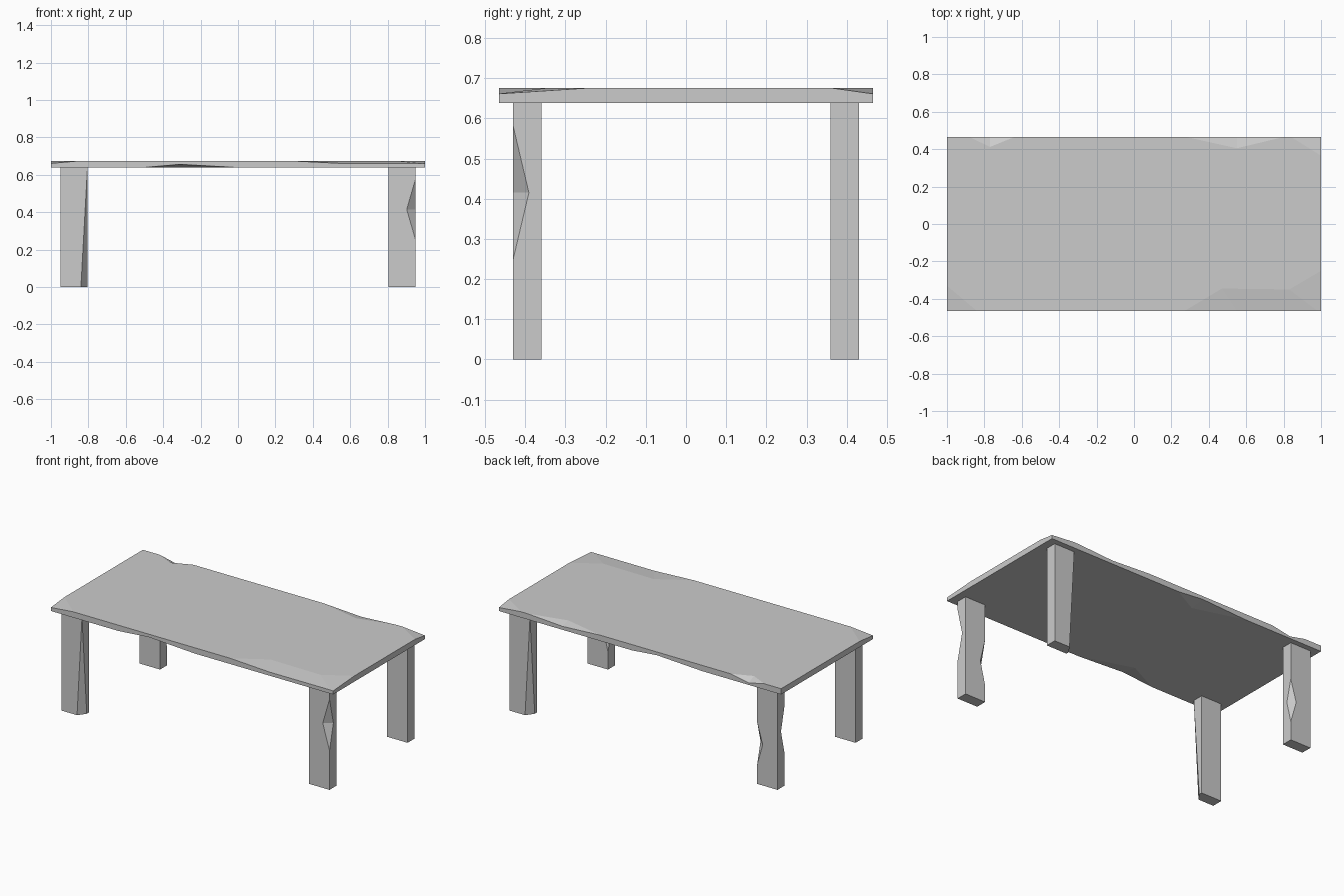
import bpy, bmesh
from mathutils import Vector as V

if "Cube" in bpy.data.objects:
    bpy.data.objects.remove(bpy.data.objects["Cube"])

BOT, TOP = 0.638, 0.675     # underside and upper face of the slab
W, D = 1.0, 0.465           # half size of the slab


def box(name, lo, hi, planes=()):
    """Box between two corners, trimmed by planes given as three points; the centre side stays."""
    lo, hi = V(lo), V(hi)
    mid, size = (lo + hi) / 2, hi - lo
    bm = bmesh.new()
    bmesh.ops.create_cube(bm, size=1)
    for v in bm.verts:
        v.co = mid + v.co * size
    for a, b, c in planes:
        a, b, c = V(a), V(b), V(c)
        n = (b - a).cross(c - a).normalized()
        if n.dot(mid - a) > 0:
            n = -n
        geom = bm.verts[:] + bm.edges[:] + bm.faces[:]
        bmesh.ops.bisect_plane(bm, geom=geom, plane_co=a, plane_no=n,
                               dist=1e-5, clear_outer=True)
        bmesh.ops.holes_fill(bm, edges=[e for e in bm.edges if e.is_boundary])
    bmesh.ops.recalc_face_normals(bm, faces=bm.faces)
    return make(name, bm)


def make(name, bm):
    me = bpy.data.meshes.new(name)
    bm.to_mesh(me)
    bm.free()
    ob = bpy.data.objects.new(name, me)
    bpy.context.collection.objects.link(ob)
    return ob


def chip(ob, p0, p1, a, b):
    """Carve a two-facet chip from an edge: ends p0, p1; valley line a-b."""
    p0, p1, a, b = V(p0), V(p1), V(a), V(b)
    c, k = (a + b) / 2, 4
    pts = [c + (p - c) * k for p in (p0, p1)] + [a + (a - b) * k, b + (b - a) * k]
    pts.append(c + ((p0 + p1) / 2 - c) * 20)
    bm = bmesh.new()
    for p in pts:
        bm.verts.new(p)
    res = bmesh.ops.convex_hull(bm, input=bm.verts[:])
    loose = [v for v in bm.verts if not v.link_faces]
    bmesh.ops.delete(bm, geom=loose, context='VERTS')
    bmesh.ops.recalc_face_normals(bm, faces=bm.faces)
    cutter = make("cutter", bm)
    cutter.hide_render = True
    mod = ob.modifiers.new("chip", 'BOOLEAN')
    mod.operation, mod.solver, mod.object = 'DIFFERENCE', 'EXACT', cutter
    bpy.context.view_layer.objects.active = ob
    bpy.ops.object.modifier_apply(modifier=mod.name)
    bpy.data.objects.remove(cutter)


# Table top with worn corners
top = box("table_top", (-W, -D, BOT), (W, D, TOP), [
    ((-W, -0.33, TOP), (-0.84, -D, TOP), (-W, -D, 0.661)),
    ((W, 0.365, TOP), (0.84, D, TOP), (W, D, 0.661)),
    ((W, -0.25, TOP), (0.83, -0.35, TOP), (W, -D, 0.661)),
])

# Chips in the upper edges: long front one, two at the back
chip(top, (0.27, -D, TOP), (0.83, -0.35, TOP), (0.55, -D, 0.661), (0.47, -0.345, TOP))
chip(top, (0.28, D, TOP), (0.80, D, TOP), (0.55, D, 0.66), (0.55, 0.405, TOP))
chip(top, (-0.88, D, TOP), (-0.64, D, TOP), (-0.77, D, 0.651), (-0.77, 0.412, TOP))

# Chips in the lower edges, front and back
chip(top, (-0.52, -D, BOT), (0.02, -D, BOT), (-0.31, -D, 0.656), (-0.31, -0.36, BOT))
chip(top, (-0.44, D, BOT), (0.06, D, BOT), (-0.12, D, 0.654), (-0.12, 0.37, BOT))

# Legs
XI, XO, YI, YO = 0.805, 0.95, 0.36, 0.43


def leg(name, sx, sy, planes=()):
    xs, ys = sorted((sx * XI, sx * XO)), sorted((sy * YI, sy * YO))
    return box(name, (xs[0], ys[0], 0), (xs[1], ys[1], BOT), planes)


def leg_chip(ob, x, y, dx, dy, z, half):
    """Chip a vertical leg edge at x, y around height z."""
    chip(ob, (x, y, z - half), (x, y, z + half), (x + dx, y, z), (x, y + dy, z))


# Two diagonal legs with a tapering cut on the inner outward edge
for name, s in (("front_left_leg", -1), ("back_right_leg", 1)):
    leg(name, s, s, [((s * XI, s * YO, BOT), (s * (XI + 0.035), s * YO, 0),
                      (s * XI, s * (YO - 0.048), 0))])

# Two diagonal legs with nicked edges
fr = leg("front_right_leg", 1, -1)
leg_chip(fr, XO, -YO, -0.048, 0.039, 0.415, 0.165)
leg_chip(fr, XI, -YI, 0.035, -0.035, 0.26, 0.15)

bl = leg("back_left_leg", -1, 1)
leg_chip(bl, -XI, YO, -0.04, -0.035, 0.26, 0.14)
leg_chip(bl, -XO, YI, 0.035, 0.035, 0.36, 0.15)
